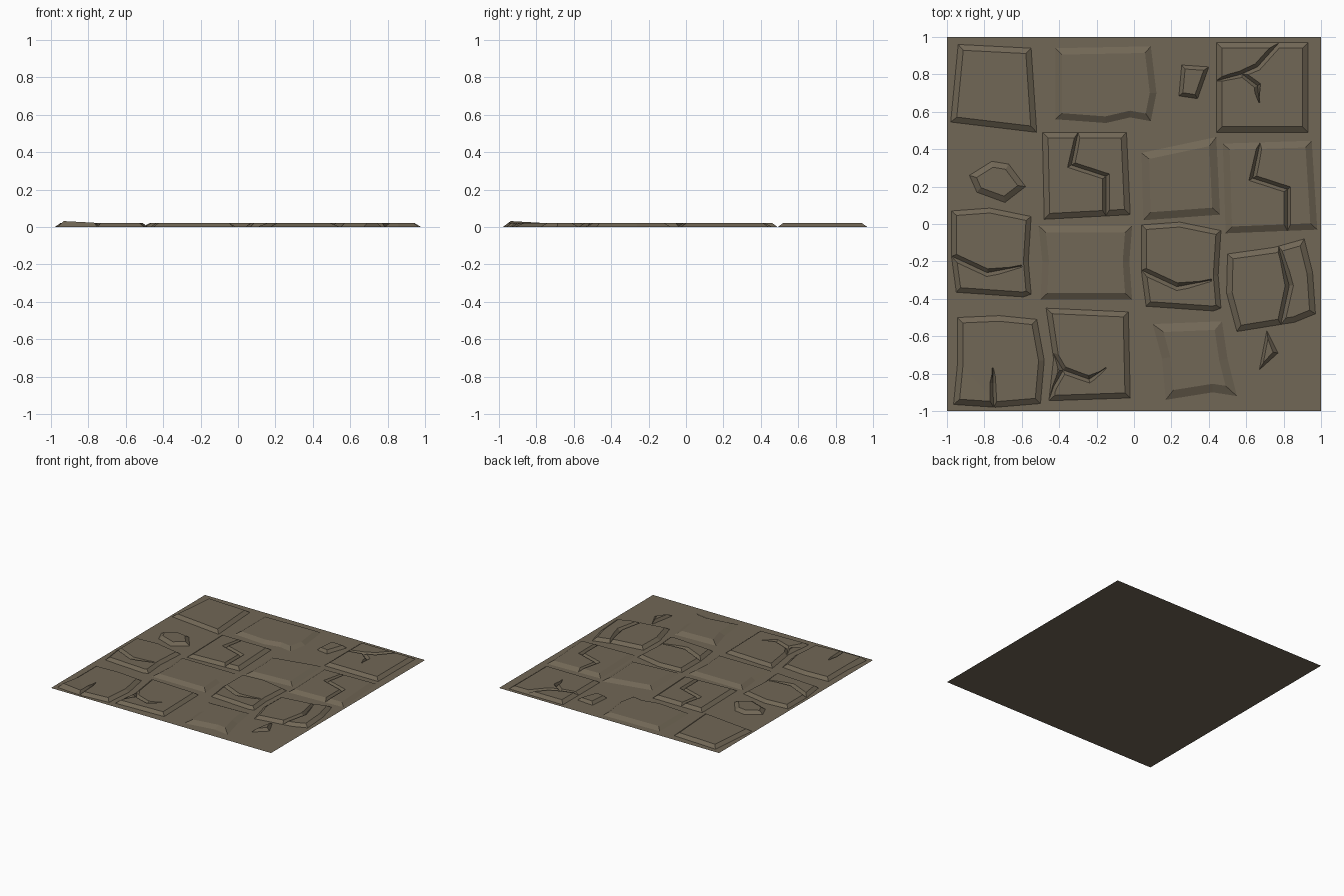
import bpy, bmesh
from mathutils import Vector

if "Cube" in bpy.data.objects:
    bpy.data.objects.remove(bpy.data.objects["Cube"])

H = 0.022          # stone height
mat = bpy.data.materials.new("stone")
mat.diffuse_color = (0.165, 0.135, 0.092, 1)
mat.use_nodes = True
mat.node_tree.nodes["Principled BSDF"].inputs["Base Color"].default_value = mat.diffuse_color


def make_object(name, bm):
    bmesh.ops.recalc_face_normals(bm, faces=bm.faces)
    me = bpy.data.meshes.new(name)
    bm.to_mesh(me)
    bm.free()
    me.materials.append(mat)
    ob = bpy.data.objects.new(name, me)
    bpy.context.collection.objects.link(ob)
    return ob


def miters(pts, closed):
    """Right-hand offset direction at every point of a path."""
    p = [Vector(q) for q in pts]
    n = len(p)
    out = []
    for i in range(n):
        a = p[i] - p[i - 1] if closed or i > 0 else p[1] - p[0]
        b = p[(i + 1) % n] - p[i] if closed or i < n - 1 else a
        na = Vector((a.y, -a.x)).normalized()
        nb = Vector((b.y, -b.x)).normalized()
        m = (na + nb).normalized()
        out.append(m / max(m.dot(na), 0.5))
    return p, out


def crack_cutter(name, path, widths):
    """V-shaped groove following a path."""
    p, m = miters(path, False)
    bm = bmesh.new()
    rings = []
    for q, d, w in zip(p, m, widths):
        o = d * w * 1.5
        rings.append([bm.verts.new((q.x - o.x, q.y - o.y, H * 1.5)),
                      bm.verts.new((q.x + o.x, q.y + o.y, H * 1.5)),
                      bm.verts.new((q.x, q.y, 0.001))])
    for r, s in zip(rings, rings[1:]):
        for k in range(3):
            j = (k + 1) % 3
            bm.faces.new((r[k], r[j], s[j], s[k]))
    bm.faces.new(rings[0])
    bm.faces.new(rings[-1])
    ob = make_object(name, bm)
    ob.hide_render = True
    ob.hide_viewport = True
    return ob


def stone(name, outline, bevel, cracks=(), lifted=None):
    """Slab with sloping sides; outline runs clockwise."""
    p, m = miters(outline, True)
    n = len(p)
    bm = bmesh.new()
    low = [bm.verts.new((q.x, q.y, 0)) for q in p]
    top = [bm.verts.new((q.x + d.x * bevel, q.y + d.y * bevel, H))
           for q, d in zip(p, m)]
    for i in range(n):
        j = (i + 1) % n
        bm.faces.new((low[i], low[j], top[j], top[i]))
    bm.faces.new(low)
    if lifted is None:
        bm.faces.new(top)
    else:
        top[lifted].co.z = 0.032
        bm.faces.new((top[lifted - 1], top[lifted], top[(lifted + 1) % n]))
        bm.faces.new([v for i, v in enumerate(top) if i != lifted])
    ob = make_object(name, bm)
    for i, (path, widths) in enumerate(cracks):
        mod = ob.modifiers.new("crack", 'BOOLEAN')
        mod.operation = 'DIFFERENCE'
        mod.solver = 'EXACT'
        mod.object = crack_cutter(f"{name}_crack_cutter_{i}", path, widths)


# ground sheet
bm = bmesh.new()
bmesh.ops.create_grid(bm, x_segments=1, y_segments=1, size=1)
make_object("mortar_bed", bm)

# back row
stone("slab_back_left", [(-.94, .96), (-.55, .94), (-.52, .49), (-.98, .545)], .03)
stone("slab_back_mid", [(-.42, .94), (.09, .95), (.12, .70), (.09, .55), (-.02, .57),
                        (-.15, .54), (-.42, .56)], .035)
stone("pebble_back", [(.255, .85), (.40, .84), (.34, .67), (.24, .685)], .02)
stone("slab_back_right", [(.44, .97), (.93, .97), (.93, .49), (.44, .49)], .03, [
    ([(.42, .76), (.57, .80), (.66, .84), (.79, .985)], [.01, .018, .02, .02]),
    ([(.58, .80), (.66, .74), (.67, .65)], [.015, .018, .003])])

# zigzag crack shared by two slabs
zigzag = [(-.295, .51), (-.335, .315), (-.15, .255), (-.15, .02)]
zig_w = [.014, .018, .018, .018]

# second row
stone("pebble_left", [(-.88, .26), (-.76, .335), (-.67, .32), (-.58, .20),
                      (-.69, .115), (-.84, .17)], .03)
stone("slab_mid_left", [(-.49, .49), (-.04, .49), (-.02, .05), (-.48, .025)], .03,
      [(zigzag, zig_w)])
stone("slab_mid_right", [(.04, .38), (.44, .465), (.46, .05), (.05, .02)], .04)
stone("slab_right", [(.475, .43), (.95, .445), (.98, -.03), (.49, -.05)], .035,
      [([(x + .97, y - .07) for x, y in zigzag], zig_w)])

# bent crack and outline shared by two slabs
bent = [(-.99, -.165), (-.785, -.26), (-.60, -.225)]
bent_w = [.02, .02, .006]
shape = [(-.975, .07), (-.77, .085), (-.55, .04), (-.565, -.20), (-.55, -.375),
         (-.59, -.39), (-.95, -.365), (-.975, -.18)]

# third row
for tag, dx, dy in (("left", 0, 0), ("mid", 1.015, -.075)):
    stone(f"slab_third_{tag}", [(x + dx, y + dy) for x, y in shape], .026,
          [([(x + dx, y + dy) for x, y in bent], bent_w)])
stone("slab_third_mid_left", [(-.51, -.01), (-.01, -.01), (-.025, -.20), (-.01, -.405),
                              (-.50, -.405), (-.49, -.2)], .035)
stone("slab_third_right", [(.50, -.16), (.75, -.125), (.91, -.08), (.955, -.26),
                           (.97, -.48), (.86, -.525), (.55, -.575), (.495, -.37)], .03,
      [([(.77, -.11), (.83, -.33), (.78, -.56)], [.01, .022, .02])])

# front row, first slab has one lifted corner
stone("slab_front_left", [(-.945, -.50), (-.72, -.49), (-.52, -.51), (-.48, -.73),
                          (-.50, -.96), (-.74, -.98), (-.965, -.965), (-.945, -.76)],
      .03, [([(-.755, -.77), (-.755, -.85), (-.75, -1.0)], [.003, .016, .018])], 6)
stone("slab_front_mid", [(-.47, -.45), (-.03, -.47), (-.02, -.93), (-.455, -.945),
                         (-.43, -.72)], .028, [
    ([(-.45, -.66), (-.38, -.78), (-.24, -.83), (-.15, -.77)], [.018, .02, .018, .003]),
    ([(-.38, -.785), (-.43, -.87), (-.45, -.93)], [.018, .018, .016])])
stone("slab_front_right", [(.10, -.535), (.47, -.52), (.50, -.72), (.55, -.92),
                           (.42, -.90), (.17, -.94), (.15, -.72)], .045)
stone("pebble_front", [(.71, -.57), (.77, -.69), (.67, -.78)], .022)
